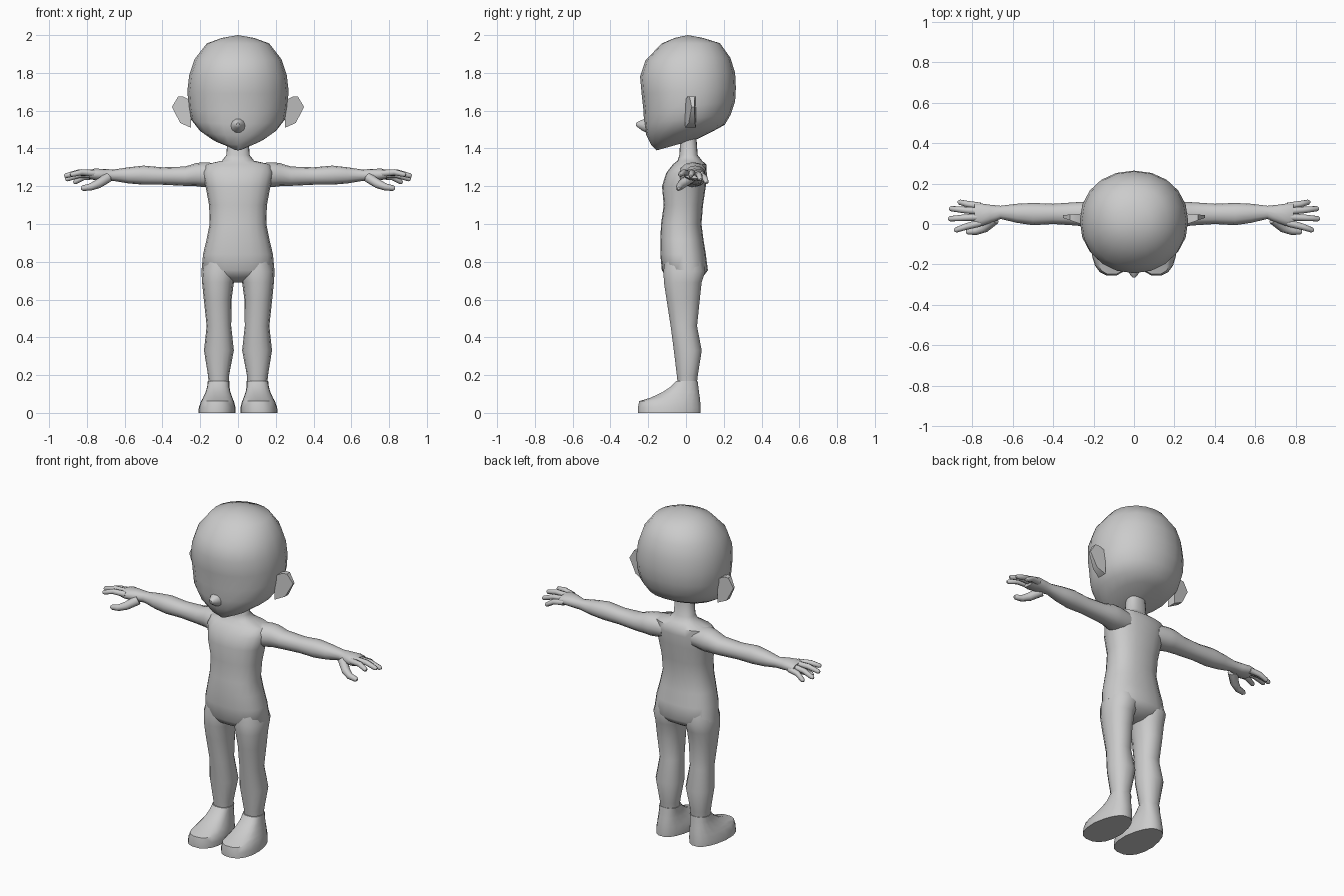
import bpy, bmesh, math
from mathutils import Vector as V


def spow(a, p):
    return math.copysign(abs(a) ** p, a)


def ring(c, u, v, n=16, p=1.0):
    """Super-ellipse cross-section: centre c, half axes u and v."""
    out = []
    for i in range(n):
        a = 2 * math.pi * i / n
        out.append(V(c) + V(u) * spow(math.cos(a), p) + V(v) * spow(math.sin(a), p))
    return out


def level(z, x0, x1, yf, yb, zb=None, n=16, p=1.0):
    """Roughly horizontal section; zb lets the back sit higher than the front."""
    zb = z if zb is None else zb
    return ring(((x0 + x1) / 2, (yf + yb) / 2, (z + zb) / 2),
                ((x1 - x0) / 2, 0, 0), (0, (yb - yf) / 2, (zb - z) / 2), n, p)


def upright(x, yf, yb, z0, z1, n=12, p=0.9):
    """Section across the arm."""
    return ring((x, (yf + yb) / 2, (z0 + z1) / 2),
                (0, (yb - yf) / 2, 0), (0, 0, (z1 - z0) / 2), n, p)


def loft(name, rings, mirror=False, angle=50):
    bm = bmesh.new()
    loops = [[bm.verts.new(p) for p in r] for r in rings]
    n = len(loops[0])
    for a, b in zip(loops, loops[1:]):
        for i in range(n):
            j = (i + 1) % n
            bm.faces.new((a[i], a[j], b[j], b[i]))
    bm.faces.new(loops[0][::-1])
    bm.faces.new(loops[-1])
    bmesh.ops.remove_doubles(bm, verts=bm.verts, dist=1e-4)
    bmesh.ops.recalc_face_normals(bm, faces=bm.faces)
    me = bpy.data.meshes.new(name)
    bm.to_mesh(me)
    bm.free()
    me.shade_smooth()
    me.set_sharp_from_angle(angle=math.radians(angle))
    ob = bpy.data.objects.new(name, me)
    bpy.context.collection.objects.link(ob)
    if mirror:
        ob.modifiers.new("mirror", 'MIRROR').use_mirror_merge = False
    return ob


def finger(name, pts, radii, n=8):
    """Tube along a few joints with a rounded tip."""
    pts = [V(p) for p in pts]
    d = (pts[-1] - pts[-2]).normalized()
    pts.append(pts[-1] + d * radii[-1] * 0.7)
    radii = list(radii) + [radii[-1] * 0.5]
    rings = []
    for i, (p, r) in enumerate(zip(pts, radii)):
        t = (pts[min(i + 1, len(pts) - 1)] - pts[max(i - 1, 0)]).normalized()
        u = t.cross(V((0, 0, 1))).normalized()
        rings.append(ring(p, u * r, u.cross(t) * r, n))
    loft(name, rings, mirror=True)


# Head: tilted sections so the jaw drops towards the chin
head = [  # half width, front y, back y, front z, back z
    (.04, -.155, .06, 1.39, 1.45), (.14, -.185, .15, 1.42, 1.495),
    (.205, -.21, .205, 1.47, 1.525), (.25, -.222, .237, 1.53, 1.58),
    (.262, -.225, .26, 1.60, 1.65), (.268, -.235, .264, 1.69, 1.72),
    (.258, -.243, .26, 1.78, 1.80), (.23, -.215, .235, 1.865, 1.88),
    (.165, -.13, .18, 1.955, 1.957), (.085, -.06, .09, 1.985, 1.985)]
rings = [level(zf, -w, w, yf, yb, zb, 20, .95) for w, yf, yb, zf, zb in head]
rings.append([V((0, .01, 2))] * 20)
loft("head", rings)

# Nose: small bump pointing forward
loft("nose", [ring((0, y, z), (r, 0, 0), (0, 0, r), 10) for y, z, r in
              [(-.20, 1.522, .045), (-.232, 1.523, .03), (-.252, 1.526, .018), (-.264, 1.527, .008)]])

# Ears: wedge-shaped plates
outline = [(.25, 1.655), (.29, 1.675), (.317, 1.675), (.35, 1.62), (.306, 1.535), (.25, 1.51)]
loft("ear", [[V((x, -.005 + (x - .25) * .35, z)) for x, z in outline],
             [V((x, .052 - (x - .25) * .08, z)) for x, z in outline]], mirror=True, angle=40)

# Torso with neck
torso = [  # z, half width, front y, back y
    (.69, .05, -.05, .04), (.72, .15, -.105, .09), (.755, .193, -.128, .116),
    (.84, .185, -.136, .105), (.92, .166, -.136, .092), (1.0, .150, -.132, .082),
    (1.1, .153, -.118, .09), (1.2, .172, -.127, .105), (1.27, .188, -.105, .11),
    (1.315, .175, -.07, .108), (1.335, .085, -.045, .085), (1.365, .062, -.035, .062),
    (1.46, .055, -.03, .055)]
loft("torso", [level(z, -w, w, yf, yb, None, 20, .85) for z, w, yf, yb in torso])

# Legs
leg = [  # z, inner x, outer x, front y, back y
    (.15, .05, .155, -.045, .058), (.2, .047, .159, -.05, .064), (.33, .022, .18, -.066, .085),
    (.46, .036, .166, -.083, .06), (.60, .034, .181, -.105, .075), (.69, .022, .19, -.119, .085),
    (.75, .003, .194, -.122, .105), (.83, .01, .17, -.11, .085)]
loft("leg", [level(z, a, b, yf, yb, None, 14, .9) for z, a, b, yf, yb in leg], mirror=True)

# Shoes: narrower at the heel
shoe = [  # z, half width, front y, back y
    (0, .1, -.256, .08), (.03, .098, -.256, .08), (.062, .088, -.25, .077),
    (.08, .08, -.19, .075), (.11, .068, -.125, .07), (.14, .06, -.08, .066), (.17, .057, -.052, .062)]
rings = []
for z, w, yf, yb in shoe:
    cx = .112 - .055 * z
    r = level(z, cx - w, cx + w, yf, yb, None, 18, .8)
    for p in r:
        p.x = cx + (p.x - cx) * (1 - max(0, p.y + .1) * 1.4 * (1 - z / .17))
    rings.append(r)
loft("shoe", rings, mirror=True, angle=45)

# Arms running into the palms
arm = [  # x, front y, back y, bottom z, top z
    (.10, -.05, .10, 1.20, 1.32), (.18, -.035, .112, 1.195, 1.327), (.22, -.02, .112, 1.2, 1.323),
    (.28, -.008, .108, 1.202, 1.304), (.40, .0, .1, 1.208, 1.300), (.50, -.006, .104, 1.208, 1.309),
    (.58, .006, .1, 1.215, 1.3), (.66, .025, .09, 1.228, 1.288), (.71, .005, .095, 1.228, 1.292),
    (.76, -.012, .102, 1.232, 1.293), (.79, -.01, .1, 1.24, 1.283)]
loft("arm", [upright(*s) for s in arm], mirror=True)

# Fingers and thumb
fingers = [  # base y, base z, tip x, tip y, tip z
    (.005, 1.268, .88, -.03, 1.262), (.035, 1.270, .91, .026, 1.256),
    (.063, 1.263, .905, .076, 1.238), (.088, 1.254, .862, .108, 1.222)]
for y, z, tx, ty, tz in fingers:
    mid = ((.76 + tx) / 2 + .01, (y + ty) / 2, (z + tz) / 2 + .009)
    finger("finger", [(.76, y, z), mid, (tx, ty, tz)], (.018, .016, .013))
finger("thumb", [(.69, .025, 1.245), (.74, -.018, 1.213), (.78, -.035, 1.196), (.82, -.038, 1.19)],
       (.028, .025, .019, .015))
